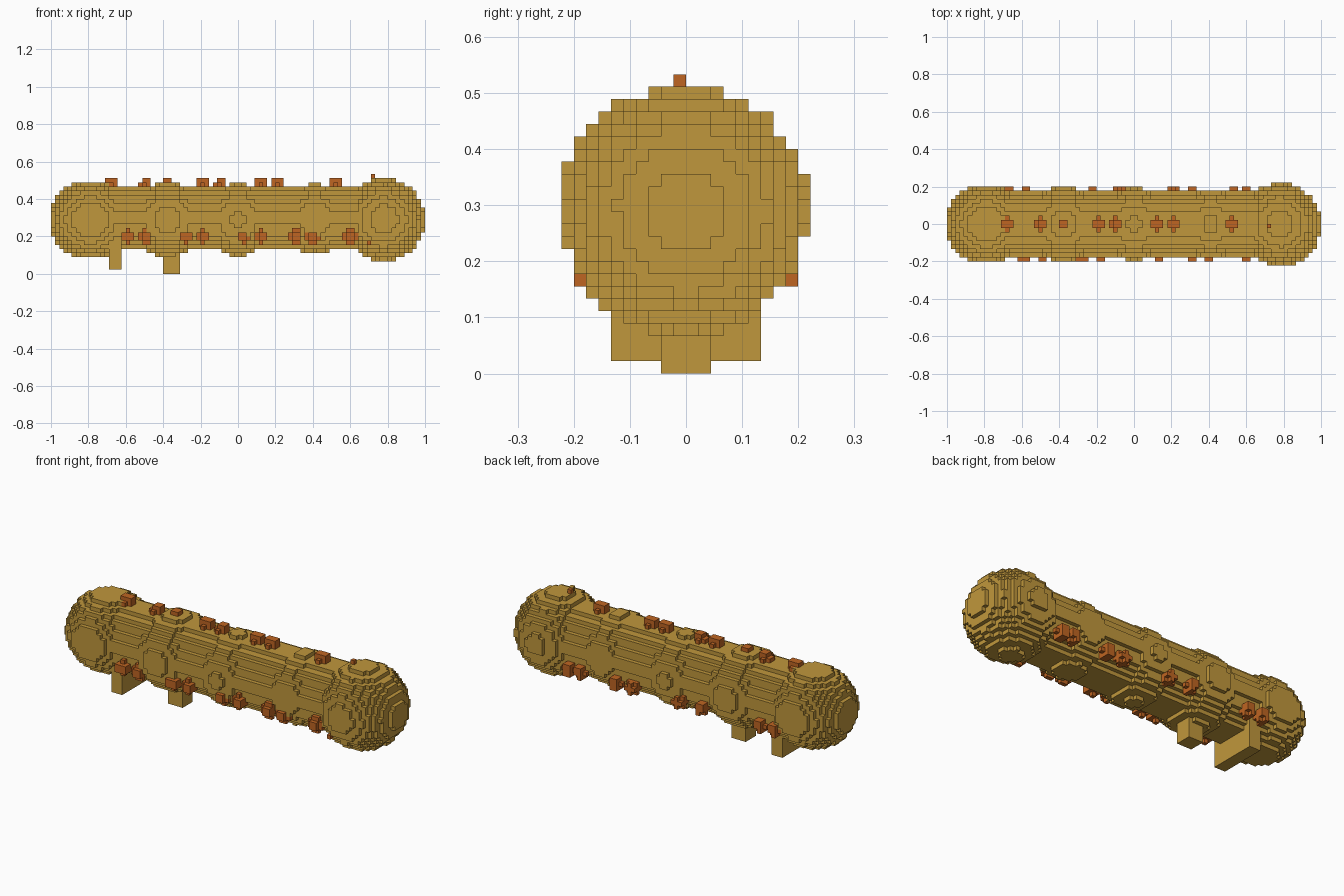
import bpy, bmesh
from itertools import product
from math import floor, ceil
from mathutils import Vector

UNIT = 2 / 90  # edge of one block

cube = bpy.data.objects.get("Cube")
if cube:
    bpy.data.objects.remove(cube, do_unlink=True)


def material(name, colour):
    mat = bpy.data.materials.new(name)
    mat.use_nodes = True
    mat.diffuse_color = (*colour, 1)
    mat.node_tree.nodes["Principled BSDF"].inputs["Base Color"].default_value = (*colour, 1)
    return mat


def ellipsoid(centre, radii):
    """Blocks whose middles lie inside an ellipsoid."""
    spans = [range(floor(c - r), ceil(c + r) + 1) for c, r in zip(centre, radii)]
    return {p for p in product(*spans)
            if sum(((k + 0.5 - c) / r) ** 2 for k, c, r in zip(p, centre, radii)) < 1}


def ball(x, y, z, r):
    return ellipsoid((x, y, z), (r, r, r))


def box(low, high):
    return set(product(*(range(a, b) for a, b in zip(low, high))))


def block_object(name, blocks, solid, mat):
    """Mesh the outer faces of the blocks and merge the flat areas."""
    bm = bmesh.new()
    corners = {}

    def vert(p):
        key = tuple(p)
        if key not in corners:
            corners[key] = bm.verts.new(Vector(key) * UNIT)
        return corners[key]

    for block in sorted(blocks):
        for axis, side in product(range(3), (0, 1)):
            near = list(block)
            near[axis] += 1 if side else -1
            if tuple(near) in solid:
                continue
            u, v = (axis + 1) % 3, (axis + 2) % 3
            loop = []
            for du, dv in ((0, 0), (1, 0), (1, 1), (0, 1)):
                p = list(block)
                p[axis] += side
                p[u] += du
                p[v] += dv
                loop.append(vert(p))
            bm.faces.new(loop if side else loop[::-1])
    bmesh.ops.dissolve_limit(bm, angle_limit=0.01, verts=bm.verts, edges=bm.edges)
    mesh = bpy.data.meshes.new(name)
    bm.to_mesh(mesh)
    bm.free()
    mesh.materials.append(mat)
    bpy.context.collection.objects.link(bpy.data.objects.new(name, mesh))


gold = material("gold", (0.53, 0.31, 0.045))
orange = material("burnt_orange", (0.52, 0.13, 0.016))

# Rod with rounded swellings along it
body = {(x, y, z) for x, y, z in box((-35, -9, 4), (35, 9, 23))
        if (y + 0.5) ** 2 + (z + 0.5 - 13.3) ** 2 < 7.7 ** 2}
body |= ellipsoid((-35.5, 0, 13), (10, 9.48, 9.48))
body |= ball(-17, 0, 13, 9.1) | ball(0, 0, 13, 8.75) | ball(18.5, 0, 13.2, 8.5)
body |= ball(35.1, -0.15, 13.1, 9.97)

# Supports under one end
wide_support = box((-31, -6, 1), (-28, 6, 8)) - body
narrow_support = box((-18, -2, 0), (-14, 2, 6)) - body

# Rows of small nodules: along the top, lower front and lower back
rows = {
    "top_nodules": (0, 21.6, (-0.68, -0.49, -0.38, -0.19, -0.09, 0.12, 0.21, 0.52)),
    "front_nodules": (-7.5, 9, (-0.59, -0.49, -0.28, -0.18, 0.03, 0.13, 0.31, 0.4, 0.6)),
    "back_nodules": (7.5, 8.6, (-0.67, -0.58, -0.22, -0.08, 0.21, 0.31, 0.53, 0.6)),
}
nodules = {}
for name, (y, z, places) in rows.items():
    nodules[name] = set().union(*(ball(x / UNIT, y, z, 1.6) for x in places)) - body
nodules["top_nodules"].add((32, -1, 23))
nodules["front_nodules"].add((31, -9, 7))

solid = body.union(wide_support, narrow_support, *nodules.values())
block_object("body", body, solid, gold)
block_object("wide_support", wide_support, solid, gold)
block_object("narrow_support", narrow_support, solid, gold)
for name, blocks in nodules.items():
    block_object(name, blocks, solid, orange)
